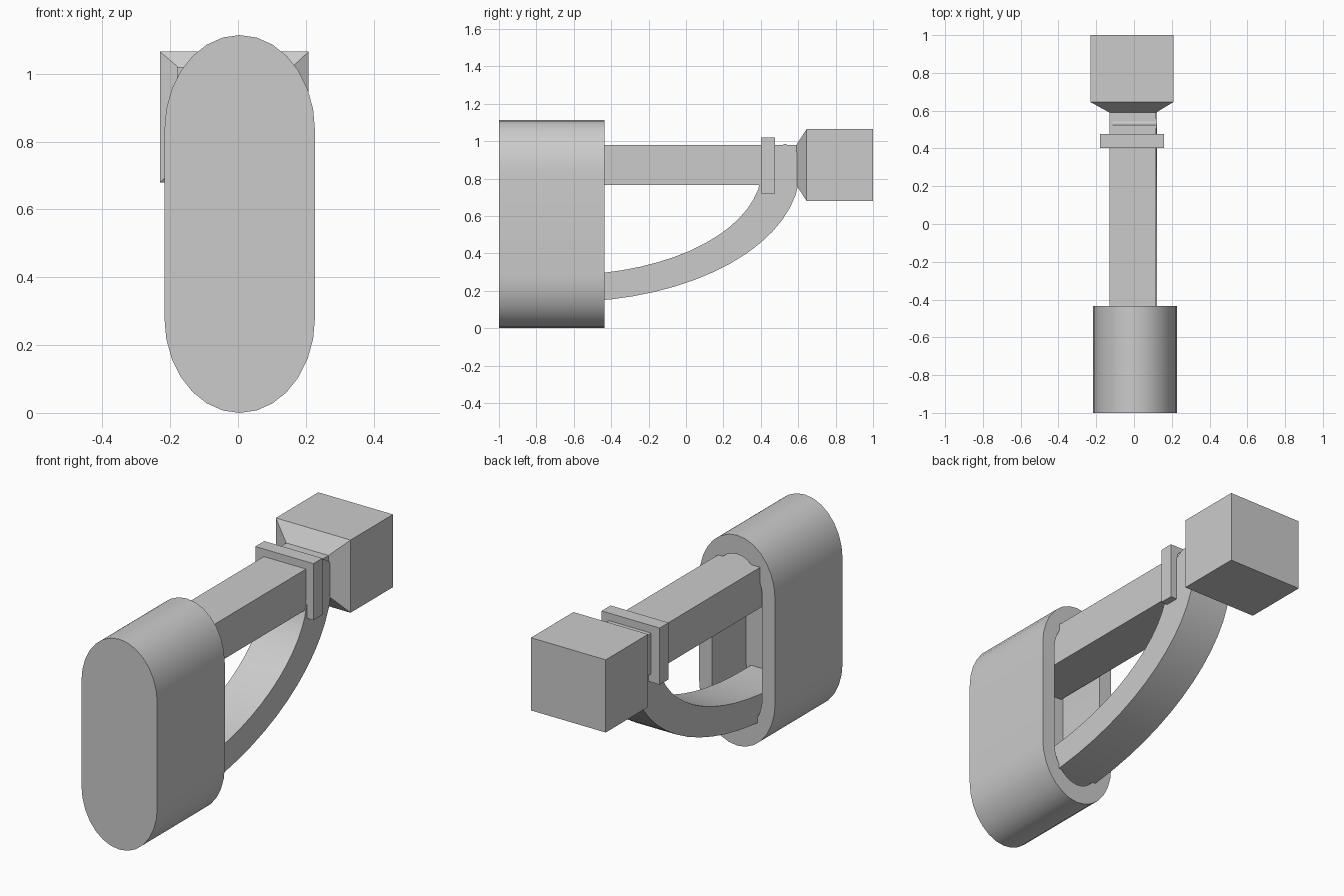
import bpy
from math import sin, cos, pi, copysign, radians

cube = bpy.data.objects.get("Cube")
if cube:
    bpy.data.objects.remove(cube, do_unlink=True)

grey = bpy.data.materials.new("plain_grey")
grey.use_nodes = True
colour = (0.6, 0.6, 0.6, 1)
grey.diffuse_color = colour
grey.node_tree.nodes["Principled BSDF"].inputs["Base Color"].default_value = colour


def loft(name, rings):
    """Skin a series of equal-length closed rings and cap both ends."""
    n = len(rings[0])
    verts = [p for ring in rings for p in ring]
    faces = [tuple(range(n)), tuple(reversed(range(len(verts) - n, len(verts))))]
    for r in range(len(rings) - 1):
        a, b = r * n, (r + 1) * n
        for i in range(n):
            j = (i + 1) % n
            faces.append((a + j, a + i, b + i, b + j))
    mesh = bpy.data.meshes.new(name)
    mesh.from_pydata(verts, [], faces)
    mesh.materials.append(grey)
    obj = bpy.data.objects.new(name, mesh)
    bpy.context.collection.objects.link(obj)
    bpy.ops.object.select_all(action='DESELECT')
    obj.select_set(True)
    bpy.context.view_layer.objects.active = obj
    bpy.ops.object.mode_set(mode='EDIT')
    bpy.ops.mesh.select_all(action='SELECT')
    bpy.ops.mesh.normals_make_consistent(inside=False)
    bpy.ops.object.mode_set(mode='OBJECT')
    bpy.ops.object.shade_smooth_by_angle(angle=radians(30))
    return obj


def rect(y, x0, x1, z0, z1):
    return [(x0, y, z0), (x1, y, z0), (x1, y, z1), (x0, y, z1)]


def oval(y, half_width, half_height, cap, steps=7):
    """Upright slot outline with elliptical ends."""
    ring = []
    for end in (0, 1):
        for i in range(2 * steps + 1):
            t = pi * (end + i / (2 * steps))
            lift = (half_height - cap) * (1 if end == 0 else -1)
            ring.append((0.005 + half_width * cos(t), y, 0.557 + lift + cap * sin(t)))
    return ring


# Rounded body, with a recess in its back
loft("rounded_body", [
    oval(-1, 0.222, 0.557, 0.28),
    oval(-0.435, 0.222, 0.557, 0.28),
    oval(-0.435, 0.147, 0.457, 0.19),
    oval(-0.72, 0.147, 0.457, 0.19),
])

# Straight arm, collar and flared end block
neck = (-0.13, 0.117, 0.765, 0.98)
block = (-0.23, 0.208, 0.68, 1.065)
collar = (-0.18, 0.16, 0.72, 1.02)
loft("straight_arm", [rect(-0.72, *neck), rect(0.6, *neck)])
loft("collar", [rect(0.402, *collar), rect(0.477, *collar)])
loft("end_block", [rect(0.59, *neck), rect(0.645, *block), rect(1, *block)])


# Curved brace under the arm
def arc(a, b, steps=16):
    return [(-0.65 + a * sin(t), 0.85 - b * cos(t))
            for t in (pi / 2 * i / steps for i in range(steps + 1))]


outer = [(-0.72, 0.14)] + arc(1.26, 0.71) + [(0.59, 0.95), (0.53, 0.985)]
inner = [(-0.72, 0.285)] + arc(1.055, 0.565) + [(0.46, 0.945), (0.53, 0.985)]
loft("curved_brace", [
    [(-0.113, *o), (0.123, *o), (0.123, *i), (-0.113, *i)]
    for o, i in zip(outer[:-1], inner[:-1])
] + [[(x, 0.53 + d, 0.985) for x, d in
      ((-0.113, 0.004), (0.123, 0.004), (0.123, -0.004), (-0.113, -0.004))]])
